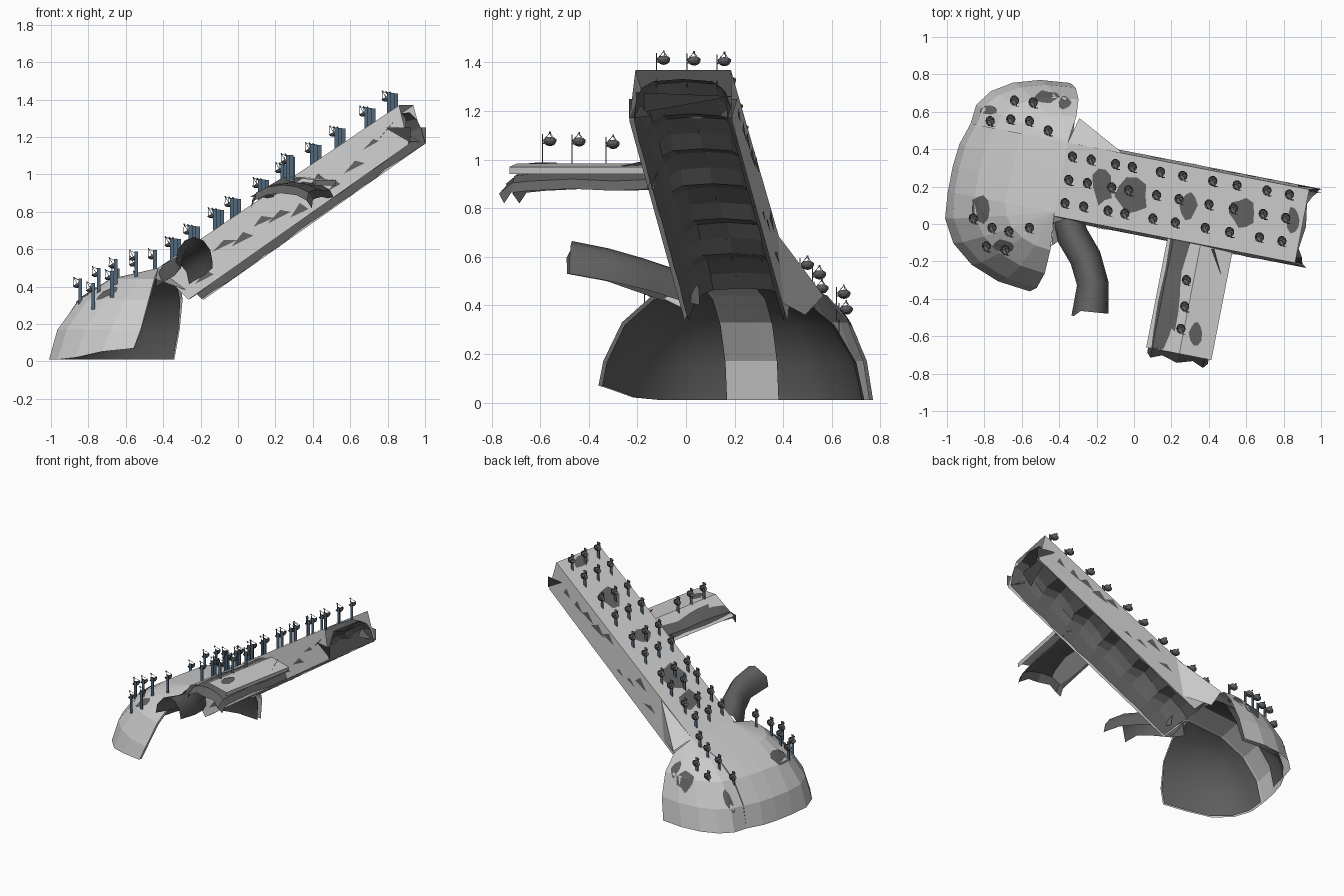
import bpy, bmesh, math, random
from mathutils import Vector, Matrix
from mathutils.bvhtree import BVHTree

if "Cube" in bpy.data.objects:
    bpy.data.objects.remove(bpy.data.objects["Cube"])

random.seed(4)
TH = math.radians(11)
D = Vector((math.cos(TH), -math.sin(TH), 0))     # along the beam
N = Vector((math.sin(TH), math.cos(TH), 0))      # across the beam
V0 = 0.16                                        # beam centre line


def P(u, v, z):
    return D * u + N * v + Vector((0, 0, z))


def material(name, col):
    m = bpy.data.materials.new(name)
    m.diffuse_color = (*col, 1)
    m.use_nodes = True
    m.node_tree.nodes["Principled BSDF"].inputs["Base Color"].default_value = m.diffuse_color
    return m


DARK = material("dark_hull", (0.12, 0.12, 0.12))
BLUE = material("post_blue", (0.08, 0.14, 0.2))


def mesh_obj(name, verts, faces, mat=None, smooth=False):
    me = bpy.data.meshes.new(name)
    me.from_pydata([tuple(v) for v in verts], [], faces)
    ob = bpy.data.objects.new(name, me)
    bpy.context.collection.objects.link(ob)
    if mat:
        me.materials.append(mat)
    if smooth:
        me.polygons.foreach_set("use_smooth", [True] * len(me.polygons))
    return ob


def loft(name, rows, mat=None, smooth=False):
    n = len(rows[0])
    faces = [(i * n + j, i * n + j + 1, (i + 1) * n + j + 1, (i + 1) * n + j)
             for i in range(len(rows) - 1) for j in range(n - 1)]
    return mesh_obj(name, [p for r in rows for p in r], faces, mat, smooth)


def mix(a, b, t):
    return a + (b - a) * t


# main beam: flat deck with two slightly flared walls, open below
def deck(t):
    return mix(-0.43, 0.885, t), mix(0.50, 1.37, t)


def foot(t):
    return mix(-0.26, 0.94, t), mix(0.33, 1.16, t)


rows = []
for i in range(7):
    t = i / 6
    (ud, zd), (uf, zf) = deck(t), foot(t)
    rows.append([P(uf, V0 - 0.215, zf), P(ud, V0 - 0.2, zd),
                 P(ud, V0 + 0.2, zd), P(uf, V0 + 0.215, zf)])
light = [loft("beam_hull", rows)]

# inner lining of the beam, scalloped into rough arches
rows = []
for i in range(19):
    t = i / 18
    k = (0.80, 0.90, 0.98)[i % 3]
    row = []
    for j in range(9):
        a = math.pi * j / 8
        s, c = max(0, math.sin(a)) ** 0.7 * k, math.cos(a)
        v = V0 + 0.2 * math.copysign(abs(c) ** 0.5, c) * (0.94 + 0.06 * k)
        (ud, zd), (uf, zf) = deck(t), foot(t)
        jit = random.uniform(-0.012, 0.012)
        row.append(P(mix(uf, ud, s) + jit, v, mix(zf, zd, s) + 0.004))
    rows.append(row)
loft("beam_lining", rows, DARK)

# head: central strip running down to the ground
PROFILE = [(1.0, 0.01), (0.94, 0.17), (0.75, 0.33), (0.46, 0.44), (0.0, 0.5)]
light.append(loft("head_strip", [[P(-0.43 - (0.58 - b * f) * f, v, z)
                                  for v, b in ((-0.02, 0), (0.12, 0), (0.24, 0.012), (0.36, 0.05))]
                                 for f, z in PROFILE]))


# head: two rounded lobes either side, open at the back
def lobe(name, edge, width, length, k, lift, mat=None, smooth=False):
    rows = []
    for f, z in PROFILE:
        row = []
        for i in range(6):
            a = math.pi / 2 * i / 5
            ca, sa = max(0, math.cos(a)), math.sin(a) ** 0.95
            u = -0.43 - length * f * k * ca + sa * (0.2 * z - 0.05) * f
            z2 = max(z * k, lift * sa ** 6)
            row.append(P(u, edge + width * f * k * sa, z2 if f > 0.98 else z * k))
        rows.append(row)
    return loft(name, rows, mat, smooth)


light.append(lobe("far_lobe", 0.36, 0.315, 0.53, 1, 0.0))
light.append(lobe("near_lobe", -0.02, -0.44, 0.58, 1, 0.07))
# the far lining reaches under the strip, leaving a pale band between the two
lobe("far_lobe_lining", 0.2, 0.46, 0.555, 0.965, 0.0, DARK, True)
lobe("near_lobe_lining", -0.02, -0.44, 0.58, 0.965, 0.07, DARK, True)

# gussets between lobes and beam
light.append(mesh_obj("far_gusset", [P(-0.43, 0.36, 0.5), P(-0.395, 0.5, 0.44), P(-0.36, 0.43, 0.36),
                                     P(-0.17, 0.372, 0.41), P(-0.13, 0.36, 0.69)],
                      [(0, 1, 4), (1, 2, 3, 4)]))
light.append(mesh_obj("near_gusset", [P(-0.43, -0.03, 0.5), P(-0.41, -0.2, 0.44), P(-0.27, -0.05, 0.38)],
                      [(0, 1, 2)]))

# side arm: two roof panels over a dark arched lining with a ragged end
light.append(loft("arm_hull", [[P(0.19, v, 0.88), P(0.37, v, 0.985), P(0.545, v, 0.97), P(0.54, v, 0.94)]
                               for v in (-0.035, -0.23, -0.43, -0.635)]))
rows = []
for v, drop in ((-0.03, 0), (-0.2, 0.01), (-0.38, 0), (-0.55, 0.01), (-0.63, 0.02), (-0.66, 0.075)):
    rows.append([P(0.365 - 0.165 * math.cos(math.pi * j / 6), v - 0.025 * (j % 2) * (drop > 0.05),
                   0.88 + 0.08 * math.sin(math.pi * j / 6) - drop * 0.8) for j in range(7)])
loft("arm_lining", rows, DARK)

# curved horn: a bent half pipe
path = [(-0.36, 0.03, 0.40), (-0.33, -0.06, 0.42), (-0.26, -0.18, 0.46),
        (-0.22, -0.32, 0.50), (-0.235, -0.47, 0.53)]
path = [Vector(p) for p in path]
rows = []
for i, c in enumerate(path):
    tan = path[min(i + 1, 4)] - path[max(i - 1, 0)]
    side = tan.cross(Vector((0, 0, 1))).normalized()
    w = 0.085 + 0.015 * (i == 4)
    rows.append([c + side * w * math.cos(math.pi * j / 6) +
                 Vector((0, -0.03 * (i == 4) * (j < 2), 0.135 * math.sin(math.pi * j / 6)))
                 for j in range(7)])
loft("horn", rows, DARK, True)

# one lookup surface of the pale hull for placing details
vs, fs = [], []
for ob in light:
    o = len(vs)
    vs += [v.co.copy() for v in ob.data.vertices]
    fs += [[o + i for i in p.vertices] for p in ob.data.polygons]
tree = BVHTree.FromPolygons(vs, fs)


def drop_on(x, y):
    return tree.ray_cast(Vector((x, y, 3)), Vector((0, 0, -1)))[0]


# dark worn patches on the top surfaces
PATCHES = [(-0.17, 0.2, 0.06, 0.1), (-0.01, 0.15, 0.09, 0.1), (0.29, 0.1, 0.05, 0.08),
           (0.58, 0.06, 0.07, 0.09), (0.85, 0.02, 0.04, 0.07), (-0.47, 0.68, 0.07, 0.035),
           (-0.37, 0.65, 0.035, 0.04), (-0.78, 0.61, 0.05, 0.025), (-0.82, 0.08, 0.05, 0.08),
           (-0.7, -0.12, 0.06, 0.04), (0.2, -0.39, 0.055, 0.18), (0.33, -0.58, 0.035, 0.07)]
for x, y, rx, ry in PATCHES:
    ring = []
    for i in range(10):
        a, r = math.tau * i / 10, random.uniform(0.75, 1.1)
        h = drop_on(x + rx * r * math.cos(a), y + ry * r * math.sin(a))
        if h:
            ring.append(h + Vector((0, 0, 0.006)))
    c = drop_on(x, y)
    if c and len(ring) > 3:
        n = len(ring)
        mesh_obj("worn_patch", [c + Vector((0, 0, 0.006))] + ring,
                 [(0, 1 + i, 1 + (i + 1) % n) for i in range(n)], DARK)

# broken shards showing on the beam walls
for s in (-1, 1):
    for i in range(11):
        x = -0.18 + 0.1 * i
        z = 0.66 + 0.675 * x + random.uniform(-0.11, 0.03)
        pts = []
        for dx, dz in ((-0.06, -0.045), (0.07, 0.02), (0.01, 0.045)):
            k = random.uniform(0.4, 1.1)
            h = tree.ray_cast(Vector((x + dx * k, s * 2, z + dz * k)), Vector((0, -s, 0)))[0]
            if h:
                pts.append(h + N * s * 0.006)
        if len(pts) == 3 and max(abs(p.y) for p in pts) < 0.4:
            mesh_obj("wall_shard", pts, [(0, 1, 2)], DARK)

# torn flaps at the high end
for s in (-1, 1):
    v = V0 + s * 0.215
    mesh_obj("end_flap", [P(0.82, v, 1.25), P(0.95, v, 1.25), P(0.95, v, 1.17), P(0.85, v - s * 0.07, 1.18)],
             [(0, 1, 2, 3)], DARK)


# dish: bowl with a tripod feed, tilted toward the low end
def dish_mesh():
    bm = bmesh.new()
    rings = []
    for r, z in ((0.010, -0.022), (0.022, -0.014), (0.028, 0.0)):
        rings.append([bm.verts.new((r * math.cos(math.tau * i / 10), r * math.sin(math.tau * i / 10), z))
                      for i in range(10)])
    bm.faces.new(rings[0])
    for a, b in zip(rings, rings[1:]):
        for i in range(10):
            bm.faces.new((a[i], a[(i + 1) % 10], b[(i + 1) % 10], b[i]))
    tip = Vector((0, 0, 0.036))
    for k in range(3):
        a = math.tau * k / 3 + 0.5
        base = Vector((0.027 * math.cos(a), 0.027 * math.sin(a), 0))
        d = tip - base
        m = Matrix.Translation((tip + base) / 2) @ d.to_track_quat('Z', 'Y').to_matrix().to_4x4()
        bmesh.ops.create_cone(bm, segments=3, radius1=0.0015, radius2=0.0015, depth=d.length, matrix=m)
    bmesh.ops.create_cube(bm, size=0.007, matrix=Matrix.Translation(tip))
    bmesh.ops.transform(bm, matrix=Matrix.Rotation(math.radians(-30), 4, 'Y'), verts=bm.verts)
    # short arm to the post
    bmesh.ops.create_cube(bm, size=1, matrix=Matrix.Translation((0.012, -0.015, -0.012)) @
                          Matrix.Diagonal((0.006, 0.03, 0.006, 1)))
    me = bpy.data.meshes.new("dish")
    bm.to_mesh(me)
    bm.free()
    me.materials.append(DARK)
    return me


def post_mesh():
    bm = bmesh.new()
    bmesh.ops.create_cube(bm, size=1, matrix=Matrix.Translation((0.016, -0.03, 0.06)) @
                          Matrix.Diagonal((0.02, 0.004, 0.14, 1)))
    me = bpy.data.meshes.new("post")
    bm.to_mesh(me)
    bm.free()
    me.materials.append(BLUE)
    return me


DISH, POST = dish_mesh(), post_mesh()
spots = [(x + o, 0.175 - 0.175 * x + k * 0.125) for k, o in ((1, 0.02), (0, 0), (-1, -0.02))
         for x in (-0.35, -0.25, -0.12, -0.03, 0.12, 0.24, 0.4, 0.53, 0.69, 0.81)]
spots += [(-0.64, 0.66), (-0.54, 0.65), (-0.77, 0.55), (-0.66, 0.56), (-0.56, 0.55), (-0.46, 0.5),
          (-0.86, 0.03), (-0.76, -0.02), (-0.67, -0.04), (-0.56, -0.02), (-0.79, -0.12), (-0.69, -0.14),
          (0.28, -0.3), (0.27, -0.44), (0.25, -0.56)]
for x, y in spots:
    h = drop_on(x, y)
    if not h:
        continue
    for name, me, dz in (("dish", DISH, 0.105), ("dish_post", POST, 0)):
        ob = bpy.data.objects.new(name, me)
        ob.location = h + Vector((0, 0, dz))
        bpy.context.collection.objects.link(ob)
